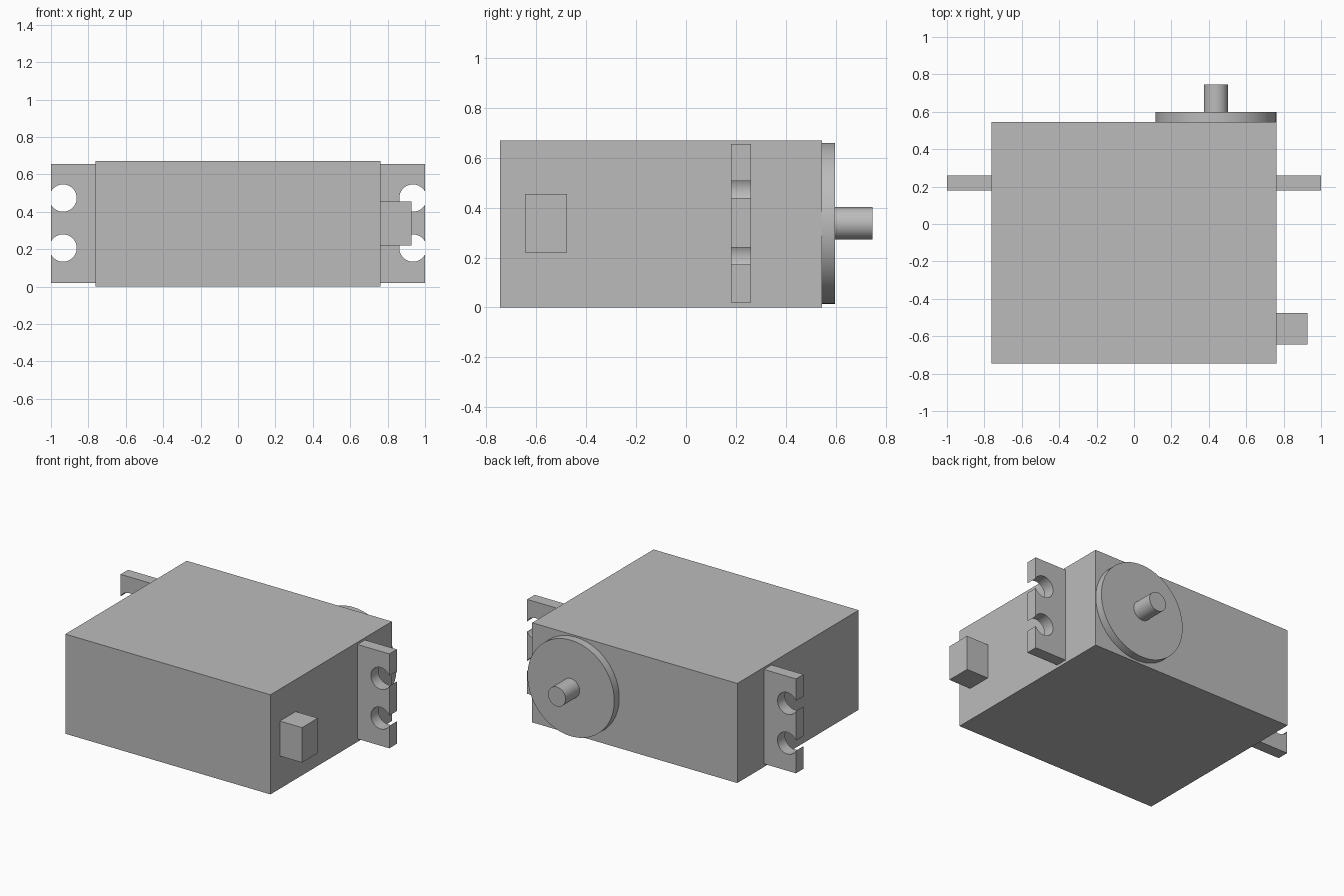
import bpy
import math

if "Cube" in bpy.data.objects:
    bpy.data.objects.remove(bpy.data.objects["Cube"], do_unlink=True)

grey = bpy.data.materials.new("plain_grey")
grey.use_nodes = True
GREY = (0.5, 0.5, 0.5, 1)
grey.diffuse_color = GREY
grey.node_tree.nodes["Principled BSDF"].inputs["Base Color"].default_value = GREY


def finish(name):
    obj = bpy.context.object
    obj.name = name
    obj.data.materials.append(grey)
    return obj


def box(name, x, y, z):
    """Box from (low, high) ranges on each axis."""
    spans = (x, y, z)
    bpy.ops.mesh.primitive_cube_add(size=1, location=[sum(s) / 2 for s in spans])
    obj = finish(name)
    obj.scale = [s[1] - s[0] for s in spans]
    bpy.ops.object.transform_apply(location=False, rotation=False, scale=True)
    return obj


def rod(name, x, z, radius, y):
    """Cylinder along the y axis."""
    bpy.ops.mesh.primitive_cylinder_add(
        vertices=64, radius=radius, depth=y[1] - y[0],
        location=(x, sum(y) / 2, z), rotation=(math.pi / 2, 0, 0))
    obj = finish(name)
    bpy.ops.object.shade_smooth_by_angle(angle=math.radians(30))
    return obj


HALF = 0.763      # half width of the case
BACK = 0.545      # rear face of the case

# Case and cable plug
box("case", (-HALF, HALF), (-0.745, BACK), (0, 0.67))
box("cable_plug", (HALF, 0.928), (-0.645, -0.477), (0.22, 0.455))

# Output disc and shaft
rod("output_disc", 0.438, 0.337, 0.323, (BACK, 0.598))
rod("output_shaft", 0.438, 0.337, 0.065, (0.598, 0.747))

# Mounting ears, each with two screw holes open at the outer edge
for side, sign in (("left", 1), ("right", -1)):
    ear = box(side + "_mounting_ear", sorted((sign * HALF, sign)),
              (0.18, 0.26), (0.02, 0.655))
    for level, z in (("lower", 0.206), ("upper", 0.473)):
        cutter = rod(f"{side}_{level}_hole_cutter", sign * 0.9355, z, 0.073, (0.1, 0.34))
        cutter.hide_render = True
        cutter.hide_set(True)
        cut = ear.modifiers.new(level + "_hole", "BOOLEAN")
        cut.operation = "DIFFERENCE"
        cut.solver = "EXACT"
        cut.object = cutter
